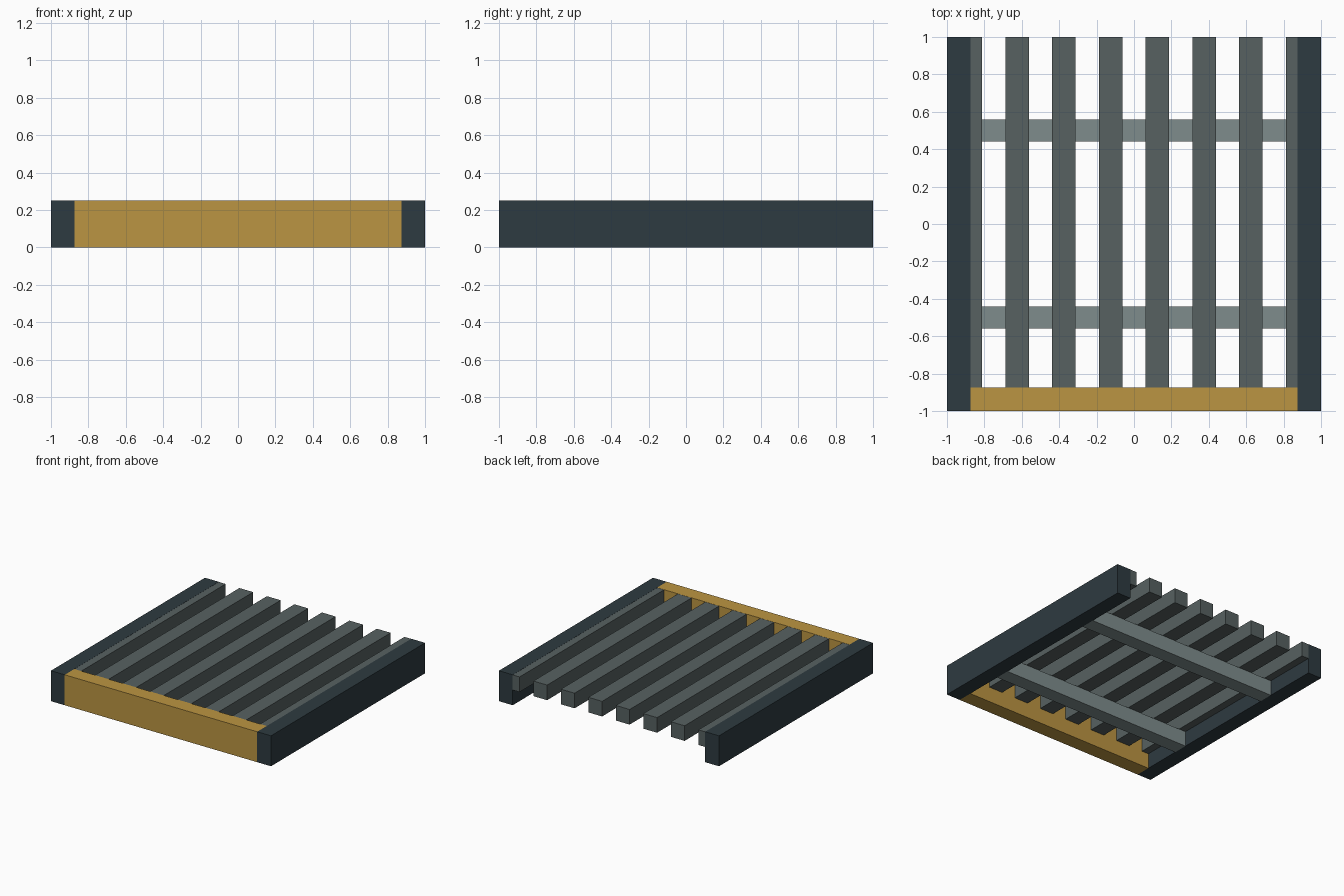
import bpy
import bmesh

if "Cube" in bpy.data.objects:
    bpy.data.objects.remove(bpy.data.objects["Cube"])


def material(name, color):
    m = bpy.data.materials.new(name)
    m.diffuse_color = (*color, 1.0)
    m.use_nodes = True
    m.node_tree.nodes["Principled BSDF"].inputs["Base Color"].default_value = m.diffuse_color
    return m


NAVY = material("dark slate blue", (0.027, 0.043, 0.052))
GOLD = material("ochre", (0.50, 0.30, 0.054))
GREY = material("dark grey", (0.095, 0.12, 0.12))
PALE = material("light grey", (0.21, 0.265, 0.265))


def box(name, lo, hi, mat):
    """Axis-aligned box between two opposite corners."""
    bm = bmesh.new()
    bmesh.ops.create_cube(bm, size=1.0)
    for v in bm.verts:
        v.co = [(a + b) / 2 + c * (b - a) for a, b, c in zip(lo, hi, v.co)]
    mesh = bpy.data.meshes.new(name)
    bm.to_mesh(mesh)
    bm.free()
    mesh.materials.append(mat)
    obj = bpy.data.objects.new(name, mesh)
    bpy.context.collection.objects.link(obj)
    return obj


U = 0.125  # thickness of every bar

# Side rails
box("left_rail", (-1, -1, 0), (-1 + U, 1, 2 * U), NAVY)
box("right_rail", (1 - U, -1, 0), (1, 1, 2 * U), NAVY)

# Front board between the rails
box("front_board", (-1 + U, -1, 0), (1 - U, -1 + U, 2 * U), GOLD)

# Deck slats; the outer two are half covered by the rails
for i in range(8):
    x = -0.875 + 0.25 * i
    x0 = max(x - U / 2, -1 + U)
    x1 = min(x + U / 2, 1 - U)
    box(f"slat_{i + 1}", (x0, -1 + U, U), (x1, 1, 2 * U - 0.001), GREY)

# Cross bars under the slats
for name, y in (("front_cross_bar", -0.5), ("back_cross_bar", 0.5)):
    box(name, (-1 + U, y - 0.06, 0), (1 - U, y + 0.06, U), PALE)
